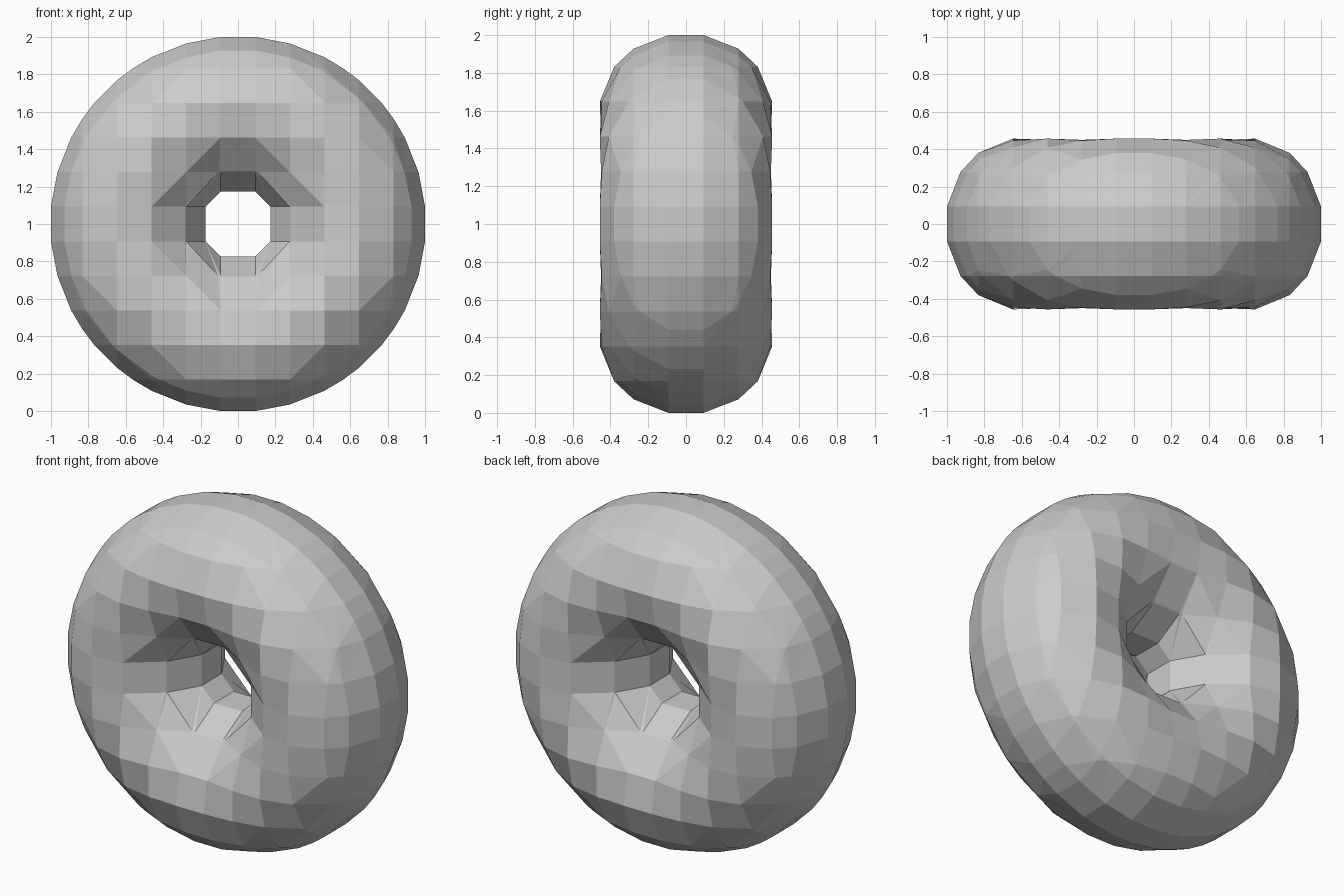
import bpy, bmesh
from itertools import product
from mathutils import Vector

if "Cube" in bpy.data.objects:
    bpy.data.objects.remove(bpy.data.objects["Cube"])

CELL = 0.185      # lattice step of the faceted surface
RING = 0.60       # radius of the tube's centre line
DEPTH = 0.46      # half thickness of the tube, front to back


def field(p):
    """Negative inside the ring: a tube with a rounded rim and a flared hole."""
    d = (p.x * p.x + p.z * p.z) ** 0.5 - RING
    width, power = (0.412, 2.05) if d > 0 else (0.4186, 1.7)
    return (abs(d) / width) ** power + (abs(p.y) / DEPTH) ** power - 1


def point(c):
    return Vector([(i + 0.5) * CELL for i in c])


def crossing(a, b):
    """Where the surface cuts the lattice edge a-b."""
    p, q = point(a), point(b)
    if field(p) > 0:
        p, q = q, p
    for _ in range(30):
        m = (p + q) / 2
        if field(m) < 0:
            p = m
        else:
            q = m
    return (p + q) / 2


bm = bmesh.new()
verts = {}
inside = {c: field(point(c)) < 0
          for c in product(range(-8, 9), range(-5, 6), range(-8, 9))}

# Facets: join the surface cuts around each lattice cell into a loop
for cell in product(range(-8, 8), range(-5, 5), range(-8, 8)):
    links = {}
    for axis, side in product(range(3), (0, 1)):
        u, v = (axis + 1) % 3, (axis + 2) % 3
        corners = []
        for du, dv in ((0, 0), (1, 0), (1, 1), (0, 1)):
            c = list(cell)
            c[axis] += side
            c[u] += du
            c[v] += dv
            corners.append(tuple(c))
        cuts = [tuple(sorted((corners[i], corners[i - 1]))) for i in range(4)
                if inside[corners[i]] != inside[corners[i - 1]]]
        for a, b in zip(cuts[::2], cuts[1::2]):
            links.setdefault(a, []).append(b)
            links.setdefault(b, []).append(a)
    while links:
        edge = next(iter(links))
        loop = []
        while edge in links:
            loop.append(edge)
            ends = links.pop(edge)
            edge = next((e for e in ends if e in links), None)
        for e in loop:
            if e not in verts:
                verts[e] = bm.verts.new(crossing(*e) + Vector((0, 0, 1)))
        bm.faces.new([verts[e] for e in loop])

bmesh.ops.triangulate(bm, faces=[f for f in bm.faces if len(f.verts) > 4])
bmesh.ops.recalc_face_normals(bm, faces=bm.faces[:])

# Ring object, flat shaded in one grey
mesh = bpy.data.meshes.new("ring")
bm.to_mesh(mesh)
bm.free()
grey = bpy.data.materials.new("light grey")
grey.diffuse_color = (0.6, 0.6, 0.6, 1)
grey.use_nodes = True
grey.node_tree.nodes["Principled BSDF"].inputs["Base Color"].default_value = grey.diffuse_color
mesh.materials.append(grey)
bpy.context.collection.objects.link(bpy.data.objects.new("ring", mesh))
